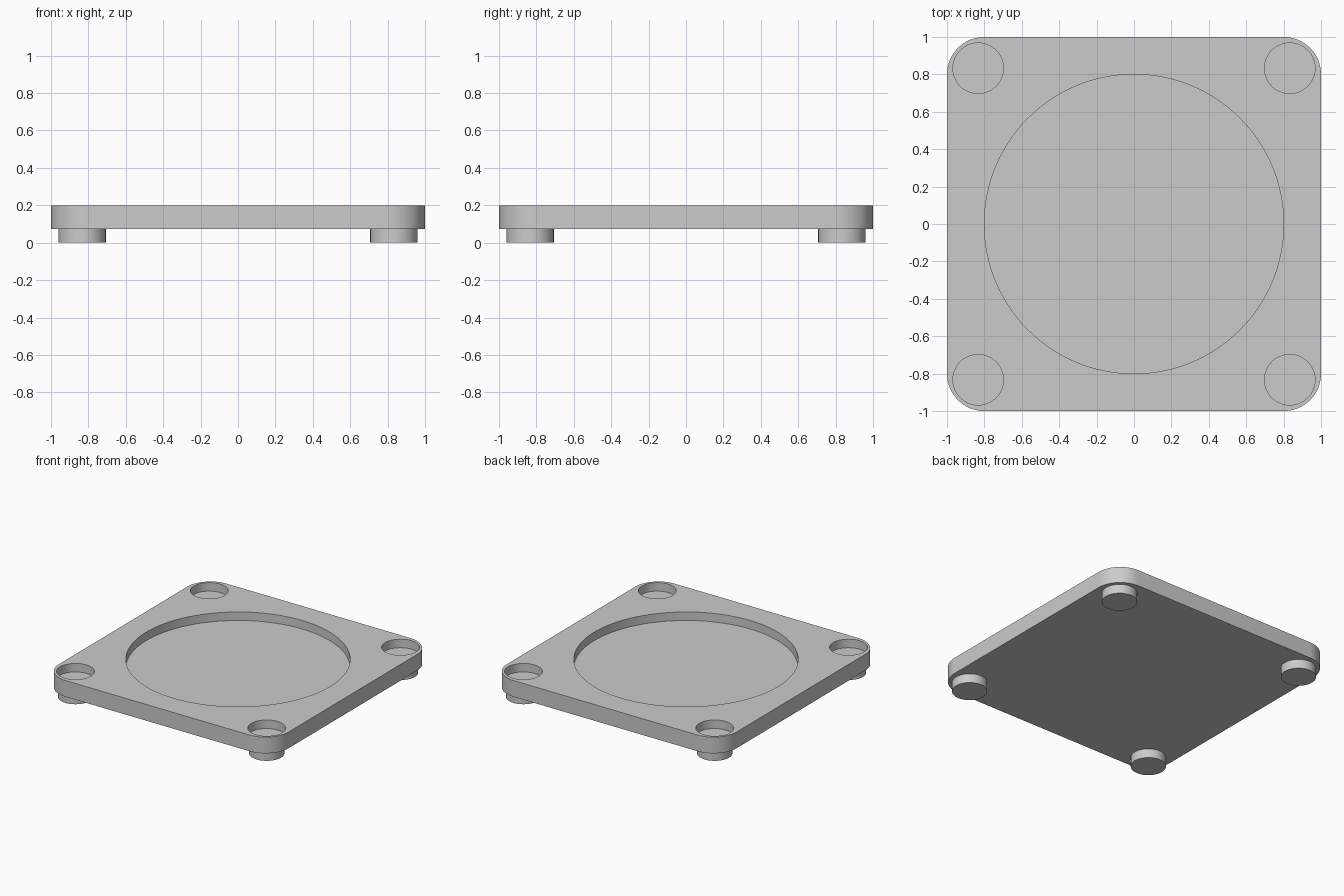
import bpy
import bmesh
import math

cube = bpy.data.objects.get("Cube")
if cube:
    bpy.data.objects.remove(cube, do_unlink=True)

BOTTOM, TOP = 0.072, 0.2      # plate underside and upper face
DEPTH = 0.067                 # depth of every recess
CORNER = 0.2                  # plate corner radius
OFFSET = 0.833                # foot and socket centres
CORNERS = {"front_right": (-1, -1), "front_left": (1, -1),
           "back_right": (-1, 1), "back_left": (1, 1)}

grey = bpy.data.materials.new("light_grey")
grey.use_nodes = True
colour = (0.6, 0.6, 0.6, 1)
grey.diffuse_color = colour
grey.node_tree.nodes["Principled BSDF"].inputs["Base Color"].default_value = colour


def circle(radius, x=0, y=0, steps=64):
    return [(x + radius * math.cos(i * math.tau / steps),
             y + radius * math.sin(i * math.tau / steps)) for i in range(steps)]


def rounded_square(half, radius, steps=16):
    outline = []
    for quarter, (sx, sy) in enumerate([(1, 1), (-1, 1), (-1, -1), (1, -1)]):
        for i in range(steps + 1):
            a = (quarter + i / steps) * math.pi / 2
            outline.append((sx * (half - radius) + radius * math.cos(a),
                            sy * (half - radius) + radius * math.sin(a)))
    return outline


def extrude(name, outline, low, high):
    """Solid prism over a closed outline."""
    bm = bmesh.new()
    face = bm.faces.new([bm.verts.new((x, y, low)) for x, y in outline])
    result = bmesh.ops.extrude_face_region(bm, geom=[face], use_keep_orig=True)
    for v in result["geom"]:
        if isinstance(v, bmesh.types.BMVert):
            v.co.z = high
    bmesh.ops.recalc_face_normals(bm, faces=bm.faces)
    mesh = bpy.data.meshes.new(name)
    bm.to_mesh(mesh)
    bm.free()
    obj = bpy.data.objects.new(name, mesh)
    bpy.context.collection.objects.link(obj)
    mesh.materials.append(grey)
    return obj


def activate(obj):
    bpy.ops.object.select_all(action='DESELECT')
    obj.select_set(True)
    bpy.context.view_layer.objects.active = obj


def carve(target, outline):
    """Cut a flat-floored recess into the upper face."""
    cutter = extrude("recess_cutter", outline, TOP - DEPTH, TOP + 0.1)
    cutter.hide_render = True
    mod = target.modifiers.new("recess", 'BOOLEAN')
    mod.operation, mod.solver, mod.object = 'DIFFERENCE', 'EXACT', cutter
    activate(target)
    bpy.ops.object.modifier_apply(modifier=mod.name)
    bpy.data.objects.remove(cutter, do_unlink=True)


# Plate with the large round recess
plate = extrude("plate", rounded_square(1, CORNER), BOTTOM, TOP)
carve(plate, circle(0.8, steps=128))
parts = [plate]

# Corner sockets above, matching feet below
for corner, (sx, sy) in CORNERS.items():
    x, y = sx * OFFSET, sy * OFFSET
    carve(plate, circle(0.135, x, y))
    parts.append(extrude(corner + "_foot", circle(0.126, x, y), 0, BOTTOM))

for part in parts:
    activate(part)
    bpy.ops.object.shade_smooth_by_angle(angle=math.radians(30))
